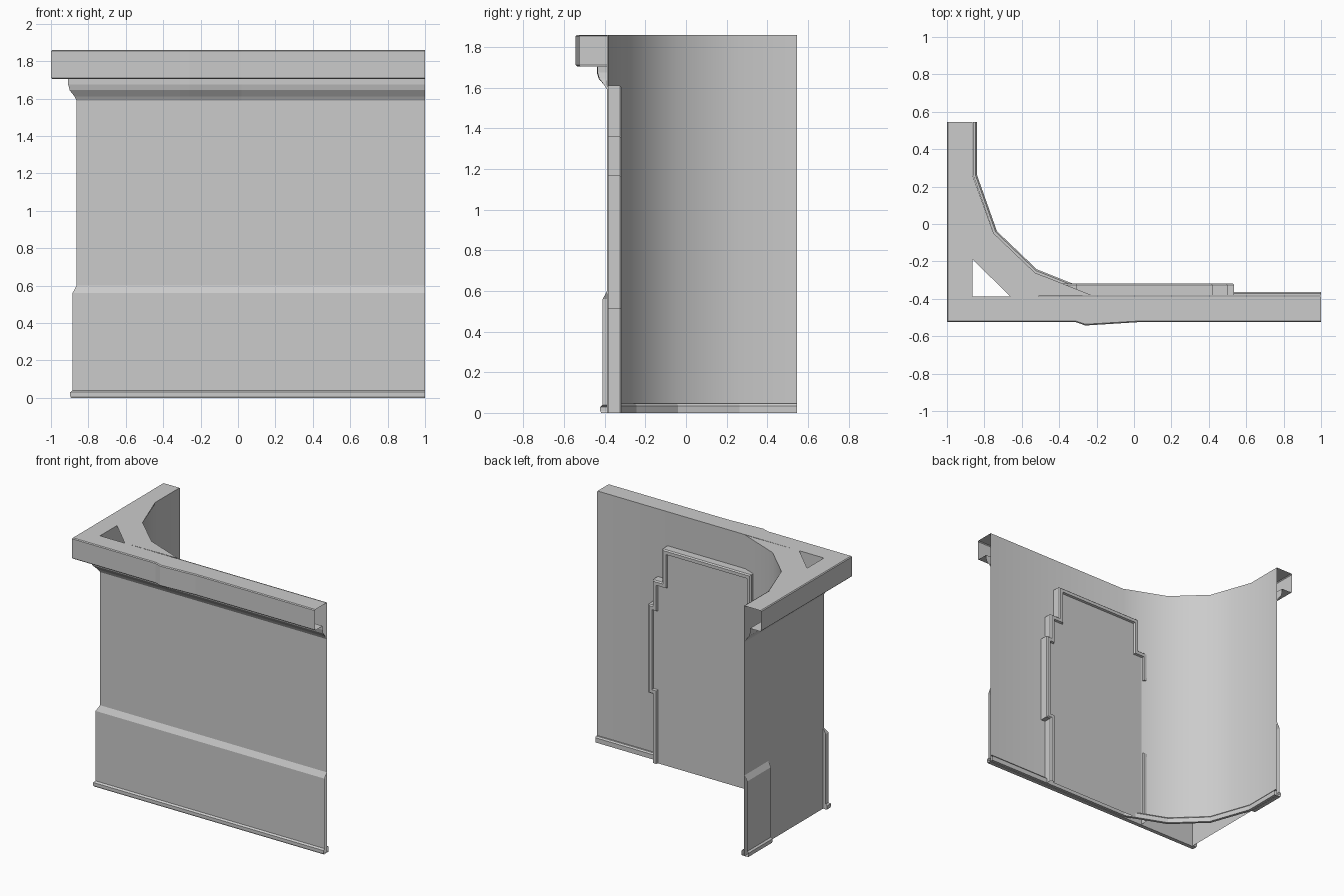
import bpy, bmesh
from mathutils import Vector

if "Cube" in bpy.data.objects:
    bpy.data.objects.remove(bpy.data.objects["Cube"])


def miters(path):
    """Sideways offset (to the left of travel) at every path point."""
    pts = [Vector(p) for p in path]
    dirs = [(b - a).normalized() for a, b in zip(pts, pts[1:])]
    norms = [Vector((-d.y, d.x)) for d in dirs]
    out = []
    for i in range(len(pts)):
        a, b = norms[max(i - 1, 0)], norms[min(i, len(norms) - 1)]
        out.append((a + b) / (1 + a.dot(b)))
    return out


def finish(bm, name, smooth=False):
    mesh = bpy.data.meshes.new(name)
    bm.to_mesh(mesh)
    bm.free()
    obj = bpy.data.objects.new(name, mesh)
    bpy.context.collection.objects.link(obj)
    if smooth:
        bpy.ops.object.select_all(action='DESELECT')
        obj.select_set(True)
        bpy.context.view_layer.objects.active = obj
        bpy.ops.object.shade_smooth_by_angle(angle=0.7)
    return obj


def sweep(name, path, profile, scale=None, upright=False, caps=(), fill=False, smooth=False):
    """Sweep a (sideways, height) profile along a 2D path with mitred corners."""
    bm = bmesh.new()
    scale = scale or [1] * len(path)
    rows = []
    for p, m, s in zip(path, miters(path), scale):
        row = []
        for d, h in profile:
            a, b = p[0] + m.x * d * s, p[1] + m.y * d * s
            row.append(bm.verts.new((a, h, b) if upright else (a, b, h)))
        rows.append(row)
    for r, q in zip(rows, rows[1:]):
        for i in range(len(profile) - 1):
            bm.faces.new((r[i], r[i + 1], q[i + 1], q[i]))
    for c in caps:
        bm.faces.new(rows[c] if c else rows[c][::-1])
    if fill:
        face = bm.faces.new([r[-1] for r in rows])
        face.normal_update()
        if face.normal.y < 0:
            face.normal_flip()
    return finish(bm, name, smooth)


TOP = 1.86
XL, YF, YB = -0.863, -0.388, 0.545
curve = [(-0.86, 0.26), (-0.75, -0.05), (-0.53, -0.26), (-0.22, -0.383)]
inner = [(-0.86, YB)] + curve + [(1, -0.383)]
corner = [(1, YF), (XL, YF), (XL, YB)]

# Outer wall sheet and rounded inner wall sheet
sweep("outer_wall", corner, [(0, 0), (0, TOP)])
sweep("inner_wall", inner, [(0, 0), (0, TOP)], smooth=True)

# Open-ended cornice with a cove below and a slight bulge on the front
sweep("cornice", [(1, YF), (0.02, YF), (-0.26, YF), (-0.31, YF), (XL, YF), (XL, YB)],
      [(0, 1.59), (0.012, 1.612), (0.037, 1.645), (0.045, 1.675), (0.045, 1.705),
       (0.131, 1.705), (0.137, 1.711), (0.137, 1.854), (0.131, TOP), (0, TOP)],
      scale=[1, 1, 1.13, 1, 1, 1])

# Top web between cornice and curved wall, leaving the triangular opening
bm = bmesh.new()
web = [(-0.863, 0.26), (-0.863, -0.19), (-0.66, -0.388)] + curve[:0:-1]
bm.faces.new([bm.verts.new((x, y, TOP)) for x, y in web])
finish(bm, "top_web")

# Outer wainscot with a foot moulding, on the front and the end of the side wing
wainscot = [(0, 0), (0.03, 0), (0.034, 0.01), (0.034, 0.03), (0.022, 0.04),
            (0.022, 0.56), (0, 0.6)]
sweep("front_wainscot", [(1, YF), (XL, YF), (XL, YF + 0.01)], wainscot, caps=(2,))
sweep("side_wainscot", [(XL, 0.265), (XL, YB)], wainscot, caps=(0,))

# Inner skirting board
sweep("inner_skirting", inner,
      [(0, 0), (0.02, 0), (0.02, 0.035), (0.012, 0.045), (0, 0.045)])

# Stepped door frame with its recessed panel
half = [(0.445, 0), (0.445, 0.51), (0.48, 0.51), (0.48, 1.17), (0.445, 1.17),
        (0.445, 1.36), (0.365, 1.36), (0.365, 1.61)]
cx = 0.055
outline = [(cx + w, z) for w, z in half] + [(cx - w, z) for w, z in reversed(half)]
sweep("door_frame_and_panel", outline,
      [(0, -0.383), (0, -0.326), (0.008, -0.317), (0.032, -0.317), (0.037, -0.332)],
      upright=True, fill=True)
